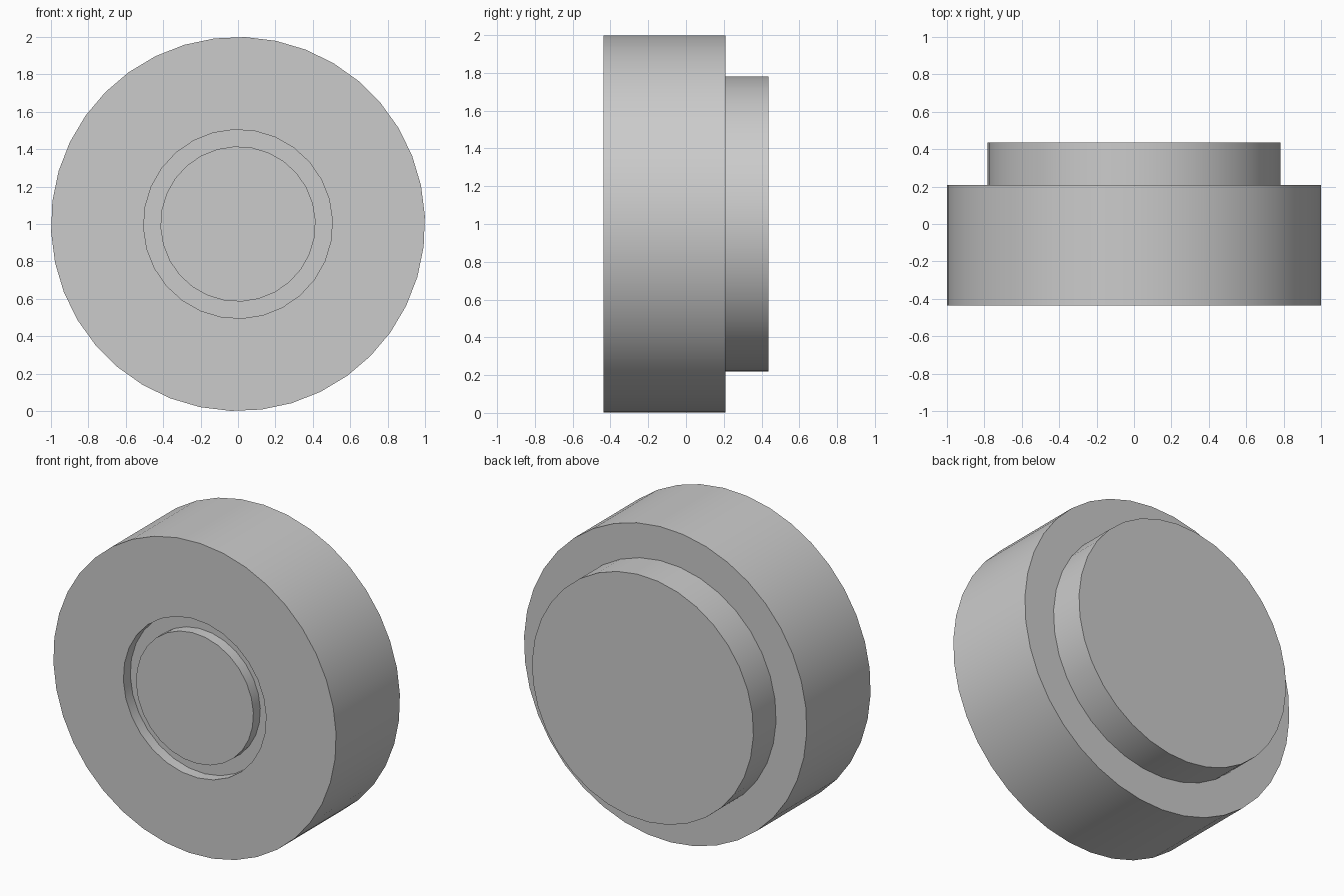
import bpy, bmesh, math

cube = bpy.data.objects.get("Cube")
if cube:
    bpy.data.objects.remove(cube, do_unlink=True)

# Single plain grey
grey = bpy.data.materials.new("plain_grey")
grey.use_nodes = True
colour = (0.6, 0.6, 0.6, 1)
grey.diffuse_color = colour
grey.node_tree.nodes["Principled BSDF"].inputs["Base Color"].default_value = colour


def disc(name, radius, y_front, y_back, sides, phase):
    """Capped cylinder lying along y, centred on z = 1."""
    bm = bmesh.new()
    ring = []
    for i in range(sides):
        a = math.radians(phase) + math.tau * i / sides
        ring.append(bm.verts.new((radius * math.cos(a), y_front, 1 + radius * math.sin(a))))
    cap = bm.faces.new(ring)
    extruded = bmesh.ops.extrude_face_region(bm, geom=[cap], use_keep_orig=True)
    moved = [v for v in extruded["geom"] if isinstance(v, bmesh.types.BMVert)]
    bmesh.ops.translate(bm, verts=moved, vec=(0, y_back - y_front, 0))
    bmesh.ops.recalc_face_normals(bm, faces=bm.faces)
    mesh = bpy.data.meshes.new(name)
    bm.to_mesh(mesh)
    bm.free()
    mesh.materials.append(grey)
    obj = bpy.data.objects.new(name, mesh)
    bpy.context.collection.objects.link(obj)
    return obj


def smooth(obj):
    bpy.ops.object.select_all(action="DESELECT")
    obj.select_set(True)
    bpy.context.view_layer.objects.active = obj
    bpy.ops.object.shade_smooth_by_angle(angle=math.radians(30))


FRONT, STEP, BACK = -0.437, 0.208, 0.437
GROOVE = 0.07

# Main body with a round recess in its front
body = disc("body", 1.0, FRONT, STEP, 38, 2.5)
cutter = disc("recess_cutter", 0.505, FRONT - 0.1, FRONT + GROOVE, 28, 2.5)
cut = body.modifiers.new("recess", "BOOLEAN")
cut.operation = "DIFFERENCE"
cut.solver = "EXACT"
cut.object = cutter
bpy.context.view_layer.objects.active = body
bpy.ops.object.modifier_apply(modifier="recess")
bpy.data.objects.remove(cutter, do_unlink=True)

# Centre button flush with the front, leaving a ring groove
button = disc("centre_button", 0.415, FRONT, FRONT + GROOVE + 0.01, 28, 2.5)

# Smaller raised disc on the back
back_disc = disc("back_disc", 0.783, STEP - 0.01, BACK, 34, 2.5)

for part in (body, button, back_disc):
    smooth(part)
